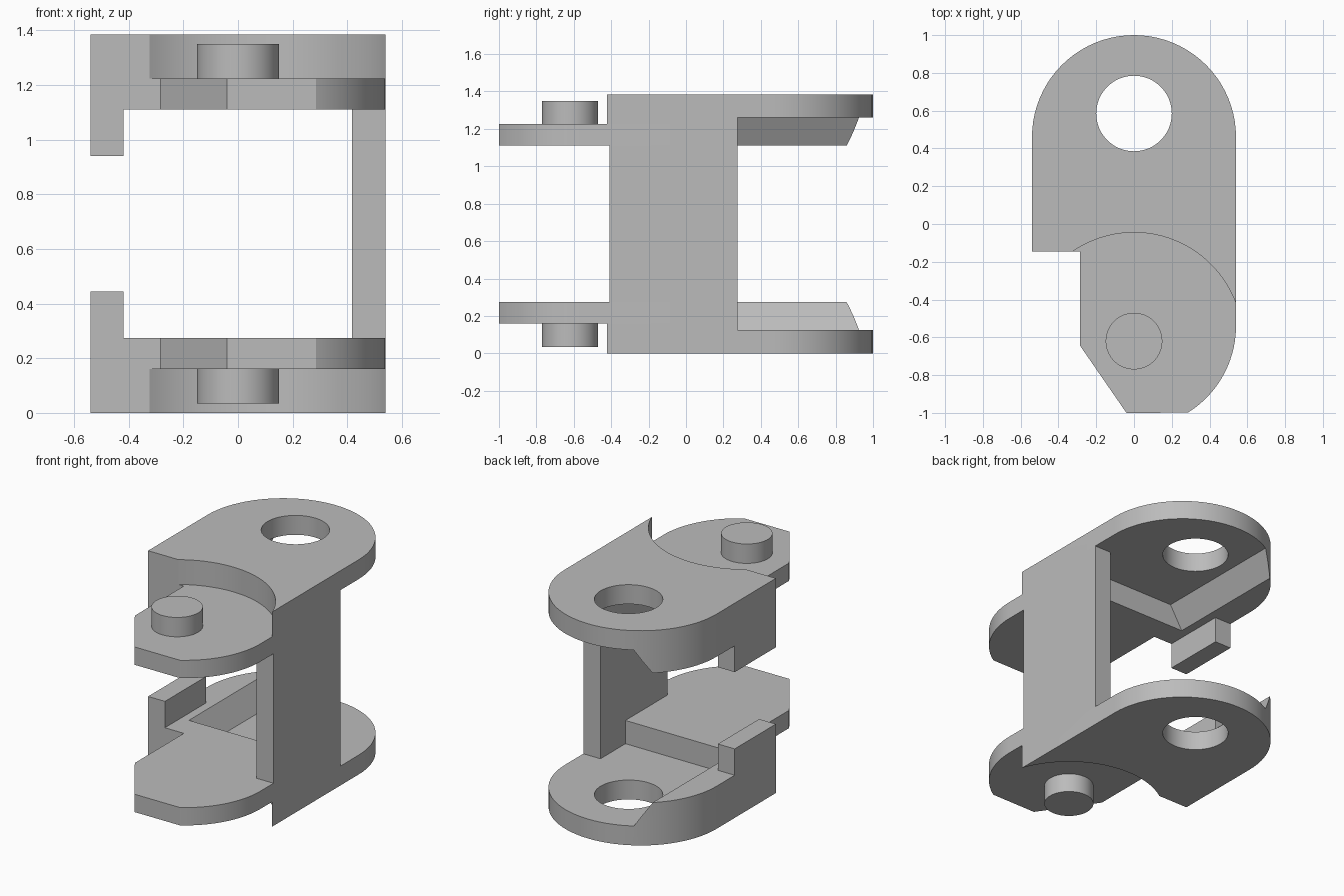
import bpy, bmesh, math
from mathutils import Vector

cube = bpy.data.objects.get("Cube")
if cube:
    bpy.data.objects.remove(cube, do_unlink=True)

MID = 0.6925            # mid height, every mirrored part has its origin here
HALF = 0.54             # half width
PIN_Y, HOLE_Y = -0.62, 0.585

grey = bpy.data.materials.new("plain grey")
grey.use_nodes = True
grey.diffuse_color = (0.5, 0.5, 0.5, 1)
grey.node_tree.nodes["Principled BSDF"].inputs["Base Color"].default_value = (0.5, 0.5, 0.5, 1)


def arc(cx, cy, r, a0, a1, n=40):
    return [(cx + r * math.cos(a0 + (a1 - a0) * i / n),
             cy + r * math.sin(a0 + (a1 - a0) * i / n)) for i in range(n + 1)]


def prism(name, base, offset):
    """Extrude a closed outline of 3D points along an offset."""
    bm = bmesh.new()
    face = bm.faces.new([bm.verts.new((x, y, z - MID)) for x, y, z in base])
    new = bmesh.ops.extrude_face_region(bm, geom=[face])["geom"]
    bmesh.ops.translate(bm, vec=Vector(offset),
                        verts=[v for v in new if isinstance(v, bmesh.types.BMVert)])
    bmesh.ops.recalc_face_normals(bm, faces=bm.faces[:])
    mesh = bpy.data.meshes.new(name)
    bm.to_mesh(mesh)
    bm.free()
    mesh.materials.append(grey)
    obj = bpy.data.objects.new(name, mesh)
    obj.location.z = MID
    bpy.context.collection.objects.link(obj)
    return obj


def slab(name, outline, z0, z1):
    return prism(name, [(x, y, z0) for x, y in outline], (0, 0, z1 - z0))


def box(name, x0, x1, y0, y1, z0, z1):
    return slab(name, [(x0, y0), (x1, y0), (x1, y1), (x0, y1)], z0, z1)


def finish(obj, cutters=(), mirror=True):
    for c in cutters:
        m = obj.modifiers.new("cut", 'BOOLEAN')
        m.operation, m.solver, m.object = 'DIFFERENCE', 'EXACT', c
    if mirror:
        m = obj.modifiers.new("mirror", 'MIRROR')
        m.use_axis = (False, False, True)
        m.use_mirror_merge = False
    bpy.ops.object.select_all(action='DESELECT')
    obj.select_set(True)
    bpy.context.view_layer.objects.active = obj
    for m in list(obj.modifiers):
        bpy.ops.object.modifier_apply(modifier=m.name)
    bpy.ops.object.shade_smooth_by_angle(angle=math.radians(25))


# Cutters: round eye and the inner pocket with its sloped side
eye = slab("eye_cutter", arc(0, HOLE_Y, 0.2, 0, math.tau, 64)[:-1], -0.1, 0.5)
pocket = prism("pocket_cutter",
               [(-0.275, 0.02, 0.125), (0.7, 0.02, 0.125), (0.7, 0.02, 0.31), (-0.385, 0.02, 0.31)],
               (0, 1.2, 0))
for cutter in (eye, pocket):
    cutter.hide_render = True

# Outer plate: rounded back end, concave front following the neighbouring link
back_end = arc(0, 0.46, HALF, 0, math.pi)
r = 0.575
a_right = math.acos(HALF / r)
a_left = math.pi - math.asin((-0.145 - PIN_Y) / r)
concave = arc(0, PIN_Y, r, a_left, a_right)
outer_plate = slab("outer_plate", back_end + [(-HALF, -0.145)] + concave, 0, 0.16)
finish(outer_plate, (eye, pocket))

# Inner plate: reaches forward with a chamfered, rounded tongue
tongue = [(-0.285, -0.145), (-0.285, -0.645), (-0.04, -1)]
front_round = arc(0, -0.54, HALF, -math.acos(0.285 / HALF), 0, 24)
inner_plate = slab("inner_plate", back_end + [(-HALF, -0.145)] + tongue + front_round, 0.16, 0.275)
finish(inner_plate, (pocket,))

# Pin on the tongue
finish(slab("pin", arc(0, PIN_Y, 0.15, 0, math.tau, 64)[:-1], 0.035, 0.16))

# Tab on the right edge and foot of the joining wall
finish(box("tab", -HALF, -0.42, -0.145, 0.275, 0.275, 0.445))
finish(box("wall_foot", 0.418, HALF, 0.02, 0.275, 0.125, 0.275))

# Wall joining both sides
finish(box("side_wall", 0.418, HALF, -0.41, 0.275, 0.275, 2 * MID - 0.275), mirror=False)

for cutter in (eye, pocket):
    bpy.data.objects.remove(cutter, do_unlink=True)
